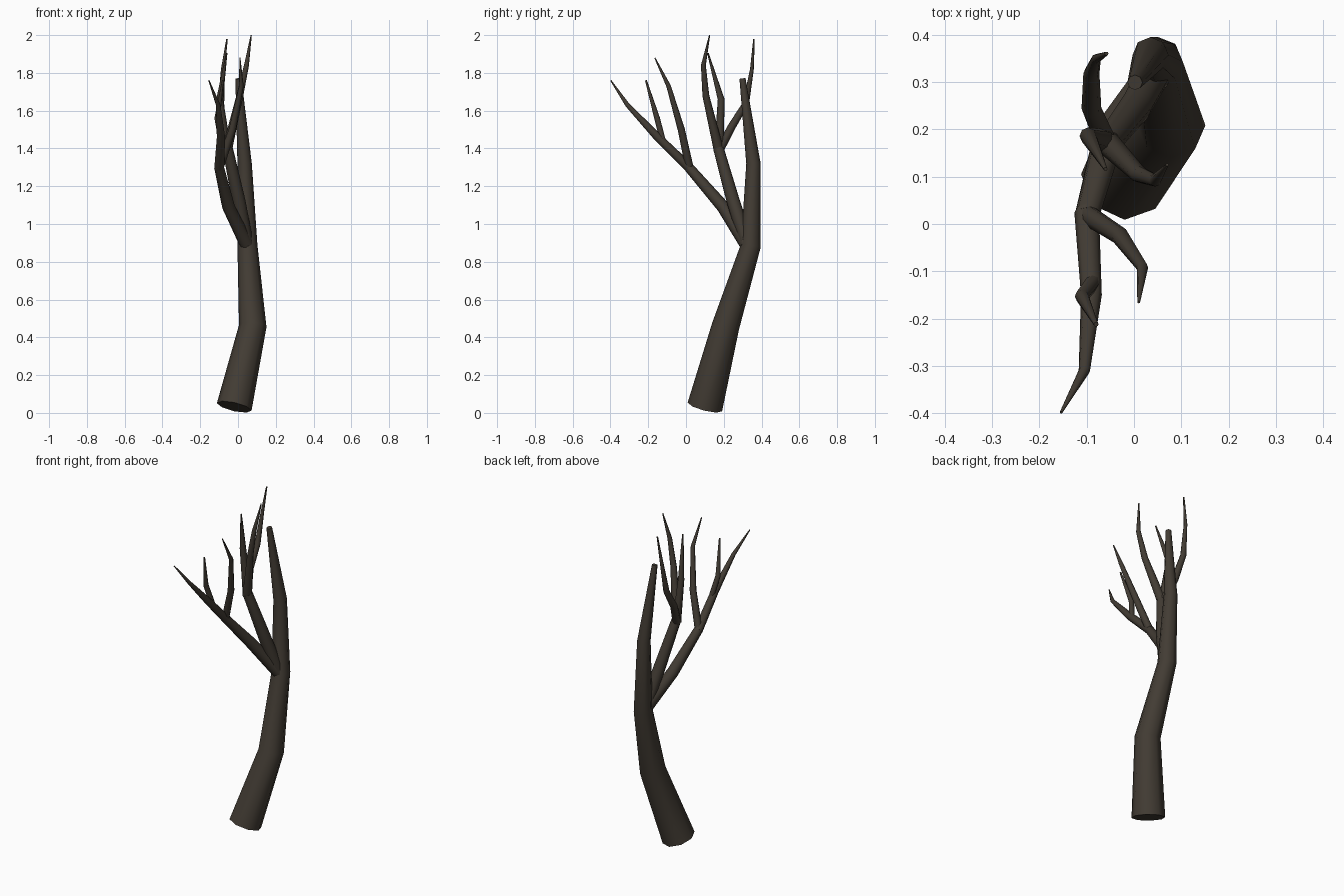
import bpy, bmesh, math
from mathutils import Vector

bark = bpy.data.materials.new("dark_bark")
bark.diffuse_color = (0.055, 0.045, 0.034, 1)
SIDES = 8


def limb(name, pts):
    """Tapered tube through (x, y, z, radius) points, capped at both ends."""
    bm = bmesh.new()
    pos = [Vector(p[:3]) for p in pts]
    rings = []
    for i, p in enumerate(pts):
        before = (pos[i] - pos[i - 1]).normalized() if i else Vector()
        after = (pos[i + 1] - pos[i]).normalized() if i < len(pos) - 1 else Vector()
        t = (before + after).normalized()
        u = (Vector((1, 0, 0)) - t * t.x).normalized()
        v = t.cross(u)
        rings.append([bm.verts.new(pos[i] + p[3] * (u * math.cos(a) + v * math.sin(a)))
                      for a in (2 * math.pi * k / SIDES for k in range(SIDES))])
    for a, b in zip(rings, rings[1:]):
        for k in range(SIDES):
            n = (k + 1) % SIDES
            bm.faces.new((a[k], a[n], b[n], b[k]))
    bm.faces.new(rings[0][::-1])
    bm.faces.new(rings[-1])
    mesh = bpy.data.meshes.new(name)
    bm.to_mesh(mesh)
    bm.free()
    mesh.materials.append(bark)
    ob = bpy.data.objects.new(name, mesh)
    bpy.context.collection.objects.link(ob)
    bpy.ops.object.select_all(action='DESELECT')
    ob.select_set(True)
    bpy.context.view_layer.objects.active = ob
    bpy.ops.object.shade_smooth_by_angle(angle=math.radians(50))


# Trunk
limb("trunk", [(-0.02, 0.10, 0.032, 0.094), (0.078, 0.21, 0.46, 0.073),
               (0.05, 0.343, 0.885, 0.053), (0.035, 0.357, 1.32, 0.038),
               (0.002, 0.299, 1.77, 0.016)])

# Front bough and its twigs
limb("front_bough", [(0.045, 0.32, 0.895, 0.038), (-0.05, 0.197, 1.09, 0.034),
                     (-0.10, 0.015, 1.30, 0.026)])
limb("front_twig_long", [(-0.10, 0.025, 1.29, 0.026), (-0.09, -0.15, 1.46, 0.022),
                         (-0.105, -0.31, 1.63, 0.012), (-0.154, -0.398, 1.76, 0.003)])
limb("front_twig_side", [(-0.085, -0.12, 1.43, 0.016), (-0.11, -0.153, 1.56, 0.015),
                         (-0.08, -0.212, 1.76, 0.005)])
limb("front_twig_inner", [(-0.10, 0.02, 1.29, 0.022), (-0.03, -0.025, 1.50, 0.019),
                          (0.018, -0.092, 1.73, 0.012), (0.01, -0.165, 1.88, 0.003)])

# Middle bough and its twigs
limb("middle_bough", [(0.045, 0.325, 0.89, 0.038), (0.005, 0.25, 1.12, 0.035),
                      (-0.055, 0.172, 1.40, 0.028)])
limb("middle_twig_right", [(-0.06, 0.175, 1.385, 0.027), (0.01, 0.105, 1.68, 0.018),
                           (0.045, 0.092, 1.84, 0.013), (0.07, 0.125, 2.0, 0.003)])
limb("middle_twig_left", [(-0.06, 0.175, 1.39, 0.025), (-0.097, 0.186, 1.66, 0.018),
                          (-0.06, 0.116, 1.905, 0.004)])
limb("middle_twig_back", [(-0.06, 0.175, 1.39, 0.024), (-0.09, 0.245, 1.52, 0.021),
                          (-0.09, 0.318, 1.64, 0.017), (-0.08, 0.349, 1.82, 0.010),
                          (-0.058, 0.36, 1.98, 0.004)])
